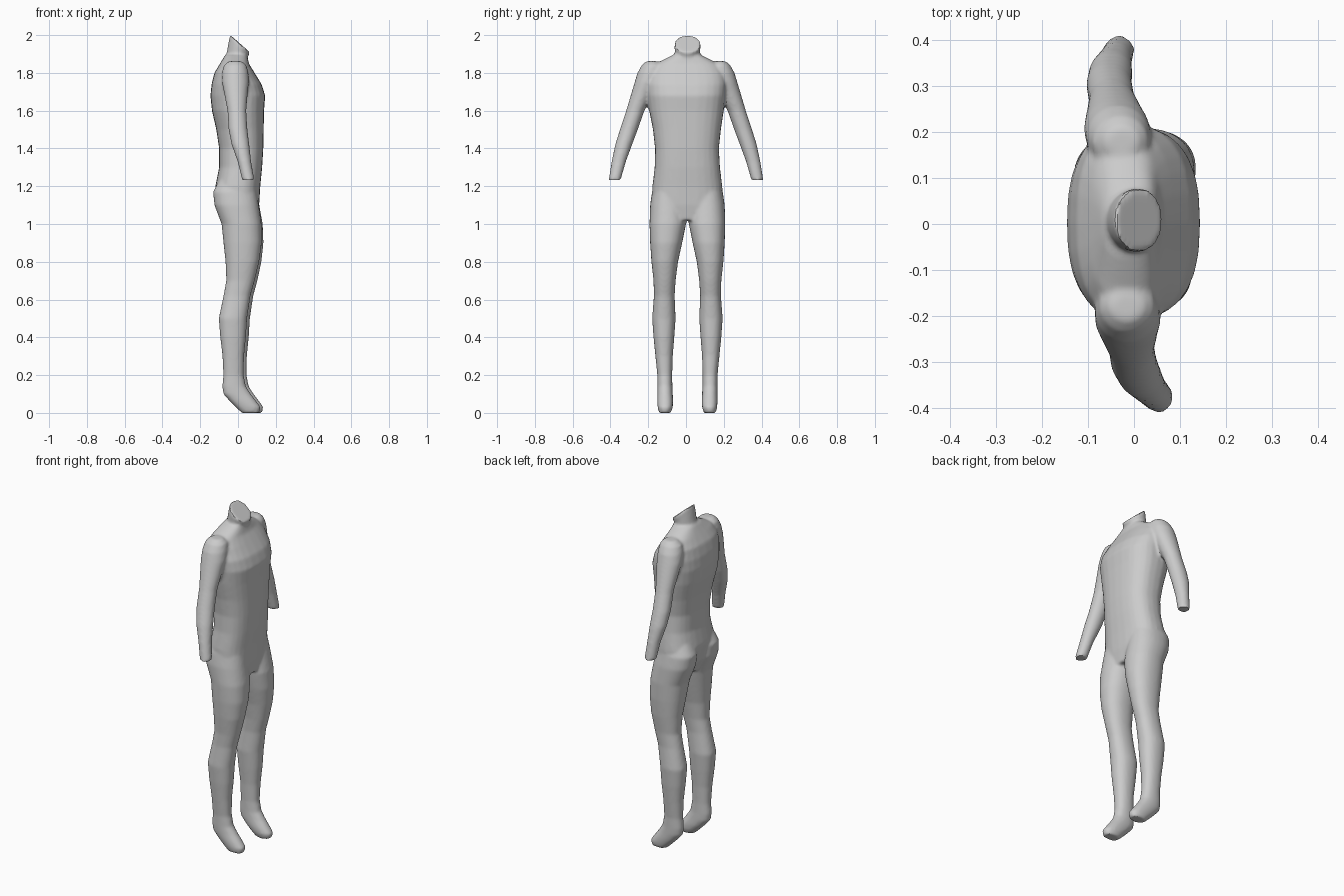
import bpy, bmesh
from math import cos, sin, tau, copysign

if "Cube" in bpy.data.objects:
    bpy.data.objects.remove(bpy.data.objects["Cube"], do_unlink=True)

# Plain grey for the whole figure
grey = bpy.data.materials.new("plain grey")
grey.use_nodes = True
color = (0.6, 0.6, 0.6, 1)
grey.diffuse_color = color
grey.node_tree.nodes["Principled BSDF"].inputs["Base Color"].default_value = color


def power(value, exponent):
    return copysign(abs(value) ** exponent, value)


def loft(bm, rows, squareness=1.0, slope=None, sides=28):
    """Skin closed rings; each row is z, x back, x front, y low, y high."""
    previous = None
    rings = []
    for row_number, (z, x0, x1, y0, y1) in enumerate(rows):
        tilt = slope[row_number] if slope else 0
        ring = []
        for i in range(sides):
            a = tau * i / sides
            dx = power(cos(a), squareness) * (x1 - x0) / 2
            dy = power(sin(a), squareness) * (y1 - y0) / 2
            ring.append(bm.verts.new(((x0 + x1) / 2 + dx, (y0 + y1) / 2 + dy, z - dx * tilt)))
        if previous:
            for i in range(sides):
                j = (i + 1) % sides
                bm.faces.new((previous[i], previous[j], ring[j], ring[i]))
        rings.append(ring)
        previous = ring
    bm.faces.new(rings[0][::-1])
    bm.faces.new(rings[-1])


def place(rows, side, shift_x, shift_y):
    """Put a limb on one side, with a forward shift that depends on height."""
    placed = []
    for z, x0, x1, inner, outer in rows:
        low, high = sorted((side * inner + shift_y, side * outer + shift_y))
        placed.append((z, x0 + shift_x(z), x1 + shift_x(z), low, high))
    return placed


# Torso: hips, waist, chest, sloping shoulders
torso = [
    (1.02, -.06, .10, -.13, .14),
    (1.10, -.10, .112, -.18, .195),
    (1.20, -.12, .118, -.178, .192),
    (1.30, -.10, .128, -.166, .18),
    (1.40, -.10, .134, -.164, .174),
    (1.50, -.115, .136, -.175, .185),
    (1.60, -.138, .138, -.195, .20),
    (1.68, -.146, .144, -.205, .21),
    (1.74, -.14, .125, -.21, .215),
    (1.80, -.125, .088, -.20, .205),
    (1.845, -.098, .06, -.17, .175),
    (1.875, -.08, .052, -.11, .12),
    (1.895, -.068, .048, -.07, .08),
]

# Neck, ending in a cut that slopes down toward the chest
neck = [
    (1.80, -.07, .05, -.065, .08),
    (1.88, -.062, .05, -.058, .073),
    (1.92, -.052, .054, -.06, .075),
    (1.955, -.042, .064, -.062, .08),
]
neck_slope = [0, .2, .6, .88]

# Arm from shoulder dome to open wrist
arm = [
    (1.862, -.05, .02, .15, .21),
    (1.84, -.075, .045, .12, .235),
    (1.80, -.085, .055, .12, .257),
    (1.75, -.085, .058, .14, .272),
    (1.70, -.075, .052, .17, .287),
    (1.60, -.056, .044, .22, .317),
    (1.50, -.05, .05, .255, .35),
    (1.42, -.034, .06, .285, .375),
    (1.33, -.002, .07, .318, .394),
    (1.232, .022, .087, .346, .41),
]

# Leg from buttock to pointed foot
leg = [
    (1.25, -.09, .08, .03, .15),
    (1.17, -.132, .10, .004, .18),
    (1.10, -.125, .11, 0, .19),
    (1.00, -.087, .125, 0, .193),
    (.90, -.077, .126, .02, .19),
    (.80, -.066, .112, .042, .183),
    (.70, -.062, .088, .055, .172),
    (.62, -.077, .066, .06, .17),
    (.50, -.102, .048, .055, .179),
    (.40, -.094, .042, .062, .172),
    (.30, -.082, .032, .07, .162),
    (.20, -.078, .03, .073, .152),
    (.14, -.083, .042, .072, .152),
    (.10, -.078, .068, .07, .152),
    (.06, -.042, .098, .068, .152),
    (.03, -.012, .12, .07, .15),
    (0, .02, .112, .08, .143),
]

bm = bmesh.new()
loft(bm, torso, squareness=.8)
loft(bm, neck, slope=neck_slope)
for side in (-1, 1):
    left = side > 0
    loft(bm, place(arm, side, lambda z: (z - 1.95) * .12 if left else 0, 0))
    loft(bm, place(leg, side, lambda z: min(.015, (1.2 - z) * .03) if left else 0, .015 if left else 0), .9)
bmesh.ops.recalc_face_normals(bm, faces=bm.faces)
mesh = bpy.data.meshes.new("body")
bm.to_mesh(mesh)
bm.free()
body = bpy.data.objects.new("body", mesh)
bpy.context.collection.objects.link(body)
mesh.materials.append(grey)

# Fuse the overlapping parts into one skin and soften the joins
fuse = body.modifiers.new("fuse", "REMESH")
fuse.mode = "VOXEL"
fuse.voxel_size = .008
fuse.use_smooth_shade = True
soften = body.modifiers.new("soften", "SMOOTH")
soften.factor = .5
soften.iterations = 6

# Crisp flat cuts at the neck and wrists need sharp shading
bpy.context.view_layer.objects.active = body
body.select_set(True)
for modifier in ("fuse", "soften"):
    bpy.ops.object.modifier_apply(modifier=modifier)
bpy.ops.object.shade_smooth_by_angle(angle=.6)
